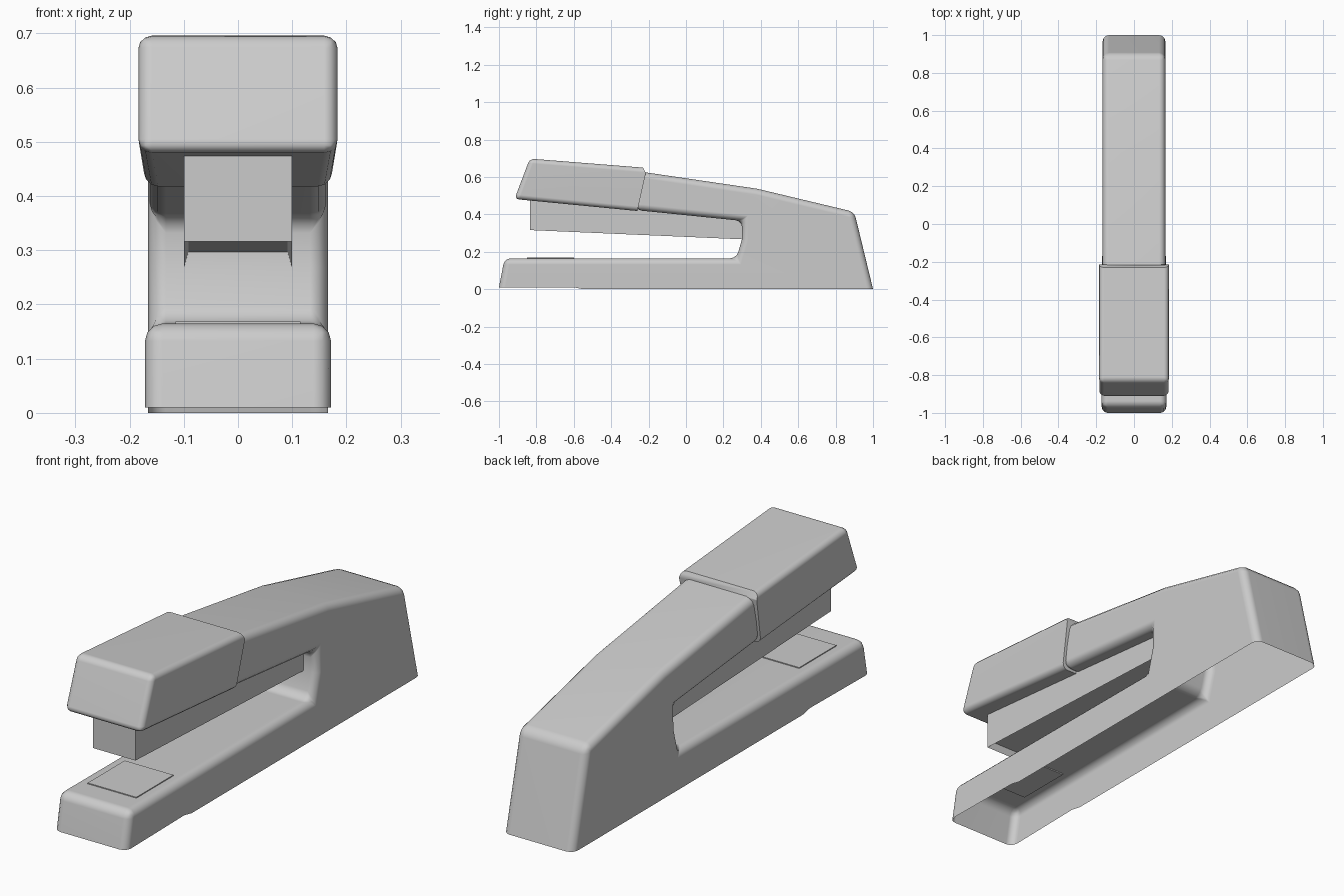
import bpy, bmesh

cube = bpy.data.objects.get("Cube")
if cube:
    bpy.data.objects.remove(cube)

grey = bpy.data.materials.new("plain grey")
grey.use_nodes = True
COLOUR = (0.6, 0.6, 0.6, 1)
grey.diffuse_color = COLOUR
grey.node_tree.nodes["Principled BSDF"].inputs["Base Color"].default_value = COLOUR


def solid(name, profile, width, bevel, segments=3, open_low=False, keep=lambda e: True, recess=0):
    """Extrude a (y, z) side profile across x, then round its edges."""
    bm = bmesh.new()
    sides = [[bm.verts.new((s * width(y, z), y, z)) for y, z in profile] for s in (-1, 1)]
    left, right = sides
    n = len(profile)
    bm.faces.new(left)
    bm.faces.new(right[::-1])
    for i in range(n):
        j = (i + 1) % n
        if open_low and max(profile[i][1], profile[j][1]) < 0.02:
            continue
        bm.faces.new((left[j], left[i], right[i], right[j]))
    bmesh.ops.recalc_face_normals(bm, faces=bm.faces)
    if recess:
        bm.normal_update()
        low = min(bm.faces, key=lambda f: f.normal.z)
        bmesh.ops.inset_region(bm, faces=[low], thickness=0.012)
        for v in low.verts:
            v.co.z += recess
    if bevel:
        edges = [e for e in bm.edges
                 if len(e.link_faces) == 2 and e.calc_face_angle() > 0.3 and keep(e)]
        bmesh.ops.bevel(bm, geom=edges, offset=bevel, segments=segments,
                        profile=0.5, affect='EDGES', clamp_overlap=True)
    mesh = bpy.data.meshes.new(name)
    bm.to_mesh(mesh)
    bm.free()
    mesh.materials.append(grey)
    obj = bpy.data.objects.new(name, mesh)
    bpy.context.collection.objects.link(obj)
    bpy.ops.object.select_all(action='DESELECT')
    obj.select_set(True)
    bpy.context.view_layer.objects.active = obj
    bpy.ops.object.shade_smooth_by_angle(angle=0.7)
    if bevel:
        obj.modifiers.new("even shading", 'WEIGHTED_NORMAL').keep_sharp = True
    return obj


# Hollow base, rear housing and arm in one shell, open underneath
body = [(-1.0, 0.01), (-0.97, 0.165), (0.27, 0.165), (0.30, 0.27), (0.30, 0.365),
        (-0.27, 0.423), (-0.27, 0.63), (-0.22, 0.625), (0.38, 0.537), (0.90, 0.413),
        (1.0, 0.0), (-0.55, 0.0), (-0.6, 0.01)]
solid("body_shell", body, lambda y, z: 0.172 if y < -0.9 else 0.166, 0.033, open_low=True)

# Wider front cap over the arm, with a crisp step at its rear
head = [(-0.917, 0.482), (-0.835, 0.698), (-0.23, 0.65), (-0.215, 0.62), (-0.26, 0.418)]
solid("head_cap", head, lambda y, z: 0.184 if y < -0.5 or z > 0.5 else 0.172, 0.025,
      keep=lambda e: any(v.co.y < -0.5 for v in e.verts))

# Staple magazine, a channel open along its underside
magazine = [(-0.835, 0.316), (-0.835, 0.50), (0.32, 0.40), (0.32, 0.266)]
solid("magazine", magazine, lambda y, z: 0.1, 0, recess=0.03)

# Anvil plate on top of the base
anvil = [(-0.85, 0.16), (-0.85, 0.169), (-0.6, 0.169), (-0.6, 0.16)]
solid("anvil_plate", anvil, lambda y, z: 0.115, 0)
